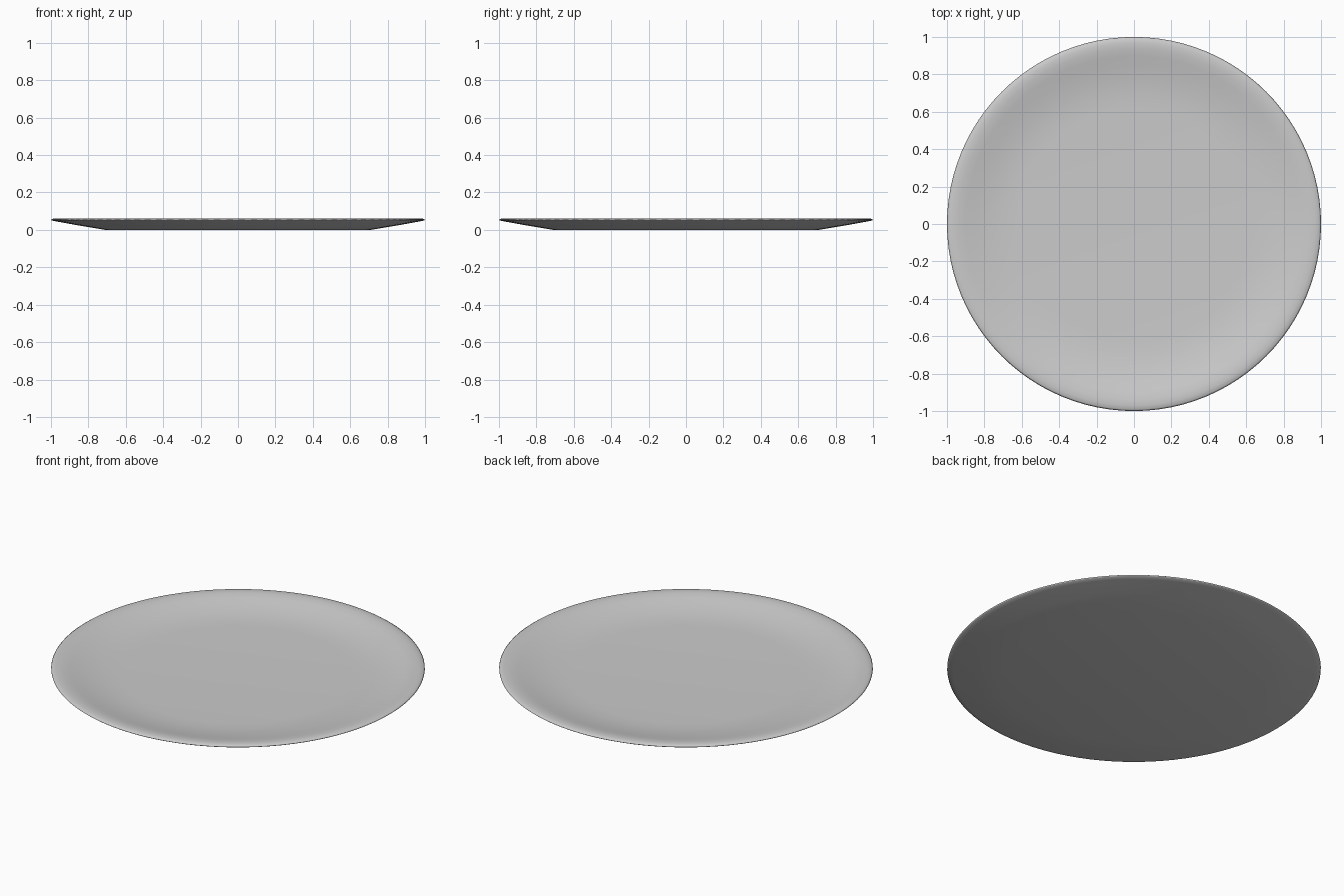
import bpy, bmesh, math

if "Cube" in bpy.data.objects:
    bpy.data.objects.remove(bpy.data.objects["Cube"])

# Plate cross-section (radius, height): underside, rim, then inner dish
profile = [(0, 0), (0.71, 0), (0.86, 0.025), (0.97, 0.045), (0.995, 0.05),
           (1.0, 0.054), (0.992, 0.059), (0.97, 0.062), (0.94, 0.061),
           (0.90, 0.053), (0.85, 0.042), (0.78, 0.029), (0.70, 0.02),
           (0.62, 0.017), (0, 0.016)]

# Revolve the section round the z axis
bm = bmesh.new()
verts = [bm.verts.new((r, 0, z)) for r, z in profile]
edges = [bm.edges.new(pair) for pair in zip(verts, verts[1:])]
bmesh.ops.spin(bm, geom=verts + edges, cent=(0, 0, 0), axis=(0, 0, 1),
               angle=math.tau, steps=96, use_merge=False)
bmesh.ops.remove_doubles(bm, verts=bm.verts, dist=0.0005)
bmesh.ops.recalc_face_normals(bm, faces=bm.faces)
for f in bm.faces:
    f.smooth = True

mesh = bpy.data.meshes.new("plate")
bm.to_mesh(mesh)
bm.free()
plate = bpy.data.objects.new("plate", mesh)
bpy.context.collection.objects.link(plate)
